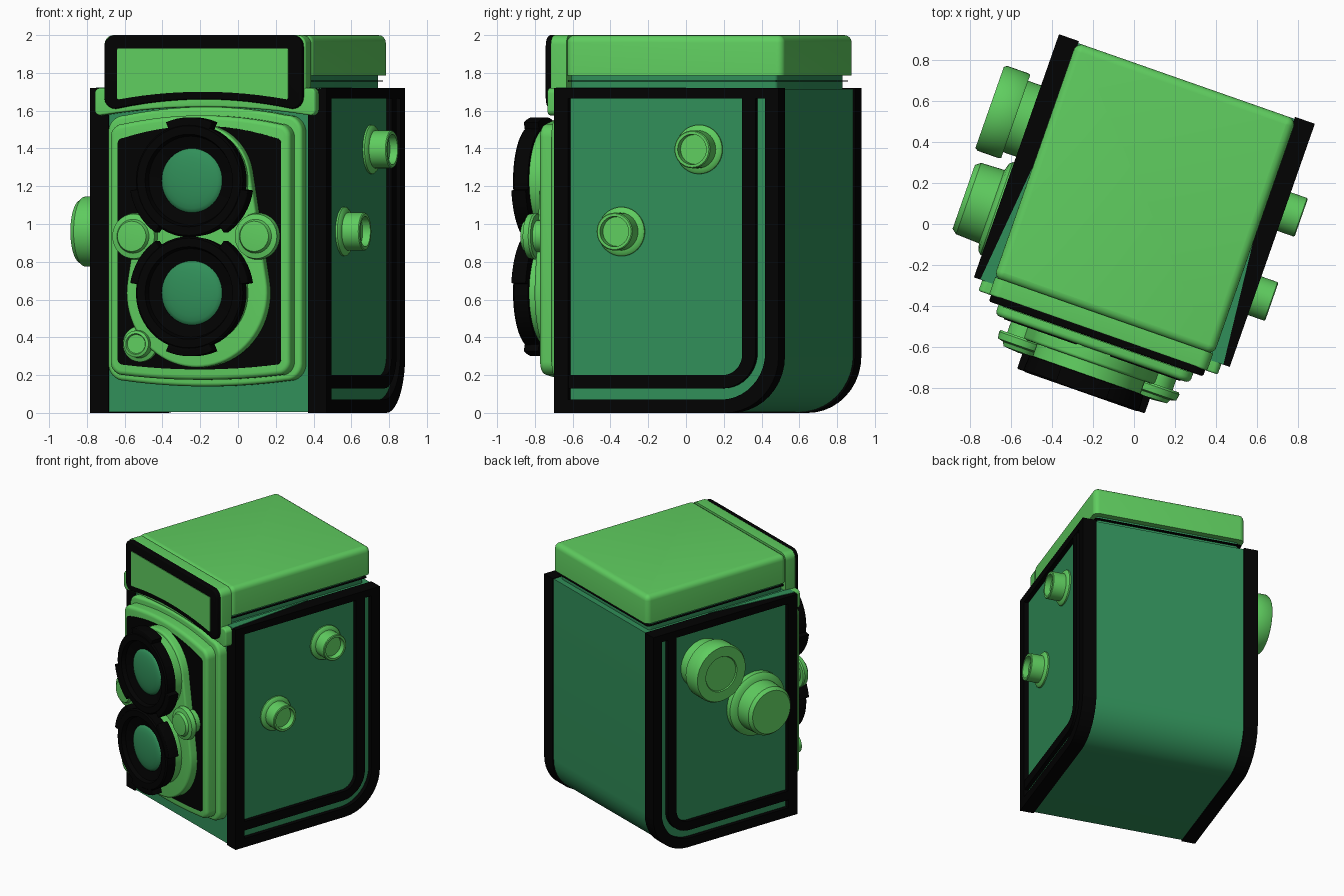
import bpy, bmesh, math
from mathutils import Matrix

if "Cube" in bpy.data.objects:
    bpy.data.objects.remove(bpy.data.objects["Cube"])

# The whole body is turned a little around z
TURN = Matrix.Rotation(math.radians(-19.3), 4, 'Z') @ Matrix.Translation((0.01, 0, 0))


def material(name, rgb):
    m = bpy.data.materials.new(name)
    m.use_nodes = True
    m.diffuse_color = (*rgb, 1)
    m.node_tree.nodes["Principled BSDF"].inputs["Base Color"].default_value = (*rgb, 1)
    return m


LIGHT = material("light green", (0.115, 0.61, 0.115))
DARK = material("sea green", (0.03, 0.275, 0.1))
BLACK = material("black", (0.0005, 0.0005, 0.0005))


def finish(name, bm, mat):
    bmesh.ops.recalc_face_normals(bm, faces=bm.faces)
    me = bpy.data.meshes.new(name)
    bm.transform(TURN)
    bm.to_mesh(me)
    bm.free()
    me.materials.append(mat)
    ob = bpy.data.objects.new(name, me)
    bpy.context.collection.objects.link(ob)
    bpy.ops.object.select_all(action='DESELECT')
    ob.select_set(True)
    bpy.context.view_layer.objects.active = ob
    bpy.ops.object.shade_smooth_by_angle(angle=math.radians(35))


def place(p, axis, d):
    return {'x': (d, p[0], p[1]), 'y': (p[0], d, p[1]), 'z': (p[0], p[1], d)}[axis]


def prism(name, pts, axis, a, b, mat, bevel=0):
    """Extrude a 2D outline along an axis from a to b; bevel rounds the end at b."""
    bm = bmesh.new()
    lo = [bm.verts.new(place(p, axis, a)) for p in pts]
    hi = [bm.verts.new(place(p, axis, b)) for p in pts]
    bm.faces.new(lo)
    cap = bm.faces.new(hi)
    n = len(pts)
    for i in range(n):
        j = (i + 1) % n
        bm.faces.new((lo[i], lo[j], hi[j], hi[i]))
    bmesh.ops.recalc_face_normals(bm, faces=bm.faces)
    if bevel:
        bmesh.ops.bevel(bm, geom=list(cap.edges), offset=bevel, segments=4,
                        profile=0.5, affect='EDGES', clamp_overlap=True)
    finish(name, bm, mat)


def frame(name, outer, inner, axis, a, b, mat):
    """Extruded border between two outlines with the same number of points."""
    bm = bmesh.new()
    loops = [[bm.verts.new(place(p, axis, d)) for p in pts]
             for pts, d in ((outer, a), (outer, b), (inner, b), (inner, a))]
    n = len(outer)
    for k in range(4):
        near, far = loops[k], loops[(k + 1) % 4]
        for i in range(n):
            j = (i + 1) % n
            bm.faces.new((near[i], near[j], far[j], far[i]))
    finish(name, bm, mat)


def lathe(name, profile, centre, facing, mat, steps=40):
    """Turn a (radius, height) profile around an axis facing front, left or right."""
    bm = bmesh.new()
    vs = [bm.verts.new((r, 0, h)) for r, h in profile]
    es = [bm.edges.new(e) for e in zip(vs, vs[1:])]
    bmesh.ops.spin(bm, geom=vs + es, axis=(0, 0, 1), cent=(0, 0, 0),
                   angle=math.tau, steps=steps, use_merge=False)
    bmesh.ops.remove_doubles(bm, verts=bm.verts, dist=1e-4)
    rot = {'front': Matrix.Rotation(math.pi / 2, 4, 'X'),
           'left': Matrix.Rotation(math.pi / 2, 4, 'Y'),
           'right': Matrix.Rotation(-math.pi / 2, 4, 'Y')}[facing]
    bm.transform(Matrix.Translation(centre) @ rot)
    finish(name, bm, mat)


def arc(cx, cy, r, a0, a1, n=8):
    return [(cx + r * math.cos(math.radians(a0 + (a1 - a0) * i / n)),
             cy + r * math.sin(math.radians(a0 + (a1 - a0) * i / n))) for i in range(n + 1)]


def outline(w, z0, z1, r, low=0, high=0):
    """Rounded rectangle of half width w, with bowed bottom and top edges."""
    pts = (arc(w - r, z0 + r, r, -90, 0) + arc(w - r, z1 - r, r, 0, 90) +
           arc(r - w, z1 - r, r, 90, 180) + arc(r - w, z0 + r, r, 180, 270))
    for x0, z, bow, s in ((w - r, z1, high, 1), (w - r, z0, low, -1)):
        if bow:
            row = [(s * x0 * (1 - k / 6), z + bow * (1 - (1 - k / 6) ** 2)) for k in range(1, 12)]
            at = 18 if s > 0 else len(pts)
            pts[at:at] = row
    return pts


def side_shape(v0, v1, z0, z1, r):
    """Side outline with its lower back corner rounded."""
    return [(v0, z1), (v0, z0)] + arc(v1 - r, z0 + r, r, -90, 0, 10) + [(v1, z1)]


# Body and the two side plates: raised black borders around sunken green panels
prism("body", side_shape(-0.495, 0.745, 0.005, 1.715, 0.3), 'x', -0.57, 0.57, DARK)
for side, s in (("left", 1), ("right", -1)):
    prism(side + "_panel", side_shape(-0.47, 0.72, 0.035, 1.69, 0.28), 'x', s * 0.56, s * 0.63, DARK)
    frame(side + "_outer_border", side_shape(-0.505, 0.755, 0, 1.72, 0.3),
          side_shape(-0.425, 0.68, 0.07, 1.665, 0.25), 'x', s * 0.56, s * 0.663, BLACK)
    frame(side + "_inner_border", side_shape(-0.44, 0.626, 0.13, 1.68, 0.19),
          side_shape(-0.424, 0.55, 0.2, 1.664, 0.11), 'x', s * 0.6, s * 0.661, BLACK)
    prism(side + "_top_wedge", [(s * 0.56, -0.505), (s * 0.63, -0.505), (s * 0.56, 0.2)],
          'z', 1.716, 1.723, DARK)


def slab(v0, v1, w, r):
    mid, half = (v0 + v1) / 2, (v1 - v0) / 2
    return [(x, y + mid) for x, y in outline(w, -half, half, r)]


# Folding hood on top
prism("hood_neck", slab(-0.46, 0.70, 0.535, 0.02), 'z', 1.7, 1.8, DARK)
prism("hood_seam", slab(-0.47, 0.725, 0.555, 0.02), 'z', 1.755, 1.759, BLACK)
prism("hood_lid", slab(-0.475, 0.745, 0.57, 0.04), 'z', 1.785, 2.0, LIGHT, 0.045)

# Front of the hood: wings, back plate, frame and name panel
prism("hood_wings", outline(0.62, 1.575, 1.72, 0.03, 0.045), 'y', -0.49, -0.56, LIGHT, 0.01)
prism("hood_front", outline(0.565, 1.62, 2.0, 0.05, 0.04), 'y', -0.47, -0.56, LIGHT, 0.01)
prism("hood_frame", outline(0.555, 1.61, 2.0, 0.06, 0.05), 'y', -0.555, -0.592, BLACK, 0.01)
prism("hood_panel", outline(0.48, 1.66, 1.93, 0.01, 0.04), 'y', -0.585, -0.596, LIGHT)

# Lens board with a black face
prism("lens_board_base", outline(0.545, 0.17, 1.575, 0.09, -0.03, 0.045), 'y', -0.49, -0.565, LIGHT, 0.02)
prism("lens_board", outline(0.505, 0.2, 1.53, 0.07, -0.025, 0.045), 'y', -0.55, -0.645, LIGHT, 0.025)
prism("lens_board_face", outline(0.458, 0.255, 1.455, 0.03, -0.025, 0.065), 'y', -0.64, -0.65, BLACK)

# Shutter housing: a large lower circle tapering to a smaller upper one
LENS_X, LOW, HIGH = 0.015, 0.635, 1.23
prism("shutter_housing", arc(0.005, LOW, 0.395, -190, 10, 40) + arc(0.005, HIGH, 0.30, 10, 170, 30),
      'y', -0.64, -0.71, LIGHT, 0.015)

# Two lenses: barrel, black bayonet ring with three tabs, glass
RING = [(0.17, 0.76), (0.295, 0.775), (0.3, 0.85), (0.29, 0.86), (0.245, 0.86),
        (0.235, 0.83), (0.17, 0.81), (0.17, 0.76)]
for label, z, tabs in (("lower", LOW, (270, 32, 148)), ("upper", HIGH, (90, 212, 328))):
    lathe(label + "_lens_barrel", [(0, 0.65), (0.28, 0.65), (0.28, 0.79), (0, 0.79)],
          (LENS_X, 0, z), 'front', LIGHT, 48)
    lathe(label + "_lens_ring", RING, (LENS_X, 0, z), 'front', BLACK, 48)
    lathe(label + "_lens_glass", [(0.172 * math.cos(t * math.pi / 12), 0.805 + 0.035 * math.sin(t * math.pi / 12))
                                  for t in range(7)], (LENS_X, 0, z), 'front', DARK, 48)
    for i, t in enumerate(tabs):
        prism(f"{label}_ring_tab_{i + 1}",
              arc(LENS_X, z, 0.335, t - 23, t + 23) + arc(LENS_X, z, 0.27, t + 23, t - 23),
              'y', -0.775, -0.857, BLACK, 0.006)

# Adjusting wheels between the lenses
for label, x in (("left", 0.352), ("right", -0.335)):
    lathe(label + "_front_wheel", [(0, 0.64), (0.085, 0.64), (0.085, 0.705), (0.118, 0.705), (0.124, 0.715),
                                   (0.118, 0.748), (0.09, 0.755), (0.08, 0.775), (0, 0.782)],
          (x, 0, 0.935), 'front', LIGHT)

# Flash socket low on the board
lathe("flash_socket", [(0, 0.64), (0.095, 0.64), (0.095, 0.675), (0.075, 0.685), (0.07, 0.735),
                       (0.055, 0.74), (0.05, 0.73), (0, 0.73)], (-0.325, 0, 0.365), 'front', LIGHT)

# Spool knobs on the left side
for label, v, z in (("upper", 0.3, 1.395), ("lower", -0.136, 0.96)):
    lathe(label + "_spool_knob", [(0, 0.62), (0.13, 0.62), (0.13, 0.645), (0.12, 0.655), (0.1, 0.66), (0.1, 0.752),
                                  (0.095, 0.757), (0.08, 0.757), (0.078, 0.715), (0, 0.715)],
          (-0.005, v, z), 'left', LIGHT)

# Winding and focusing knobs on the right side
lathe("winding_knob", [(0, 0.62), (0.185, 0.62), (0.185, 0.73), (0.215, 0.73), (0.22, 0.74), (0.22, 0.85),
                       (0.21, 0.865), (0.135, 0.865), (0.13, 0.857), (0, 0.857)],
      (0, 0.305, 1.39), 'right', LIGHT, 48)
lathe("focusing_knob", [(0, 0.62), (0.24, 0.62), (0.24, 0.665), (0.225, 0.68), (0.19, 0.69), (0.185, 0.81),
                        (0.165, 0.835), (0, 0.835)],
      (-0.005, -0.15, 0.96), 'right', LIGHT, 48)
